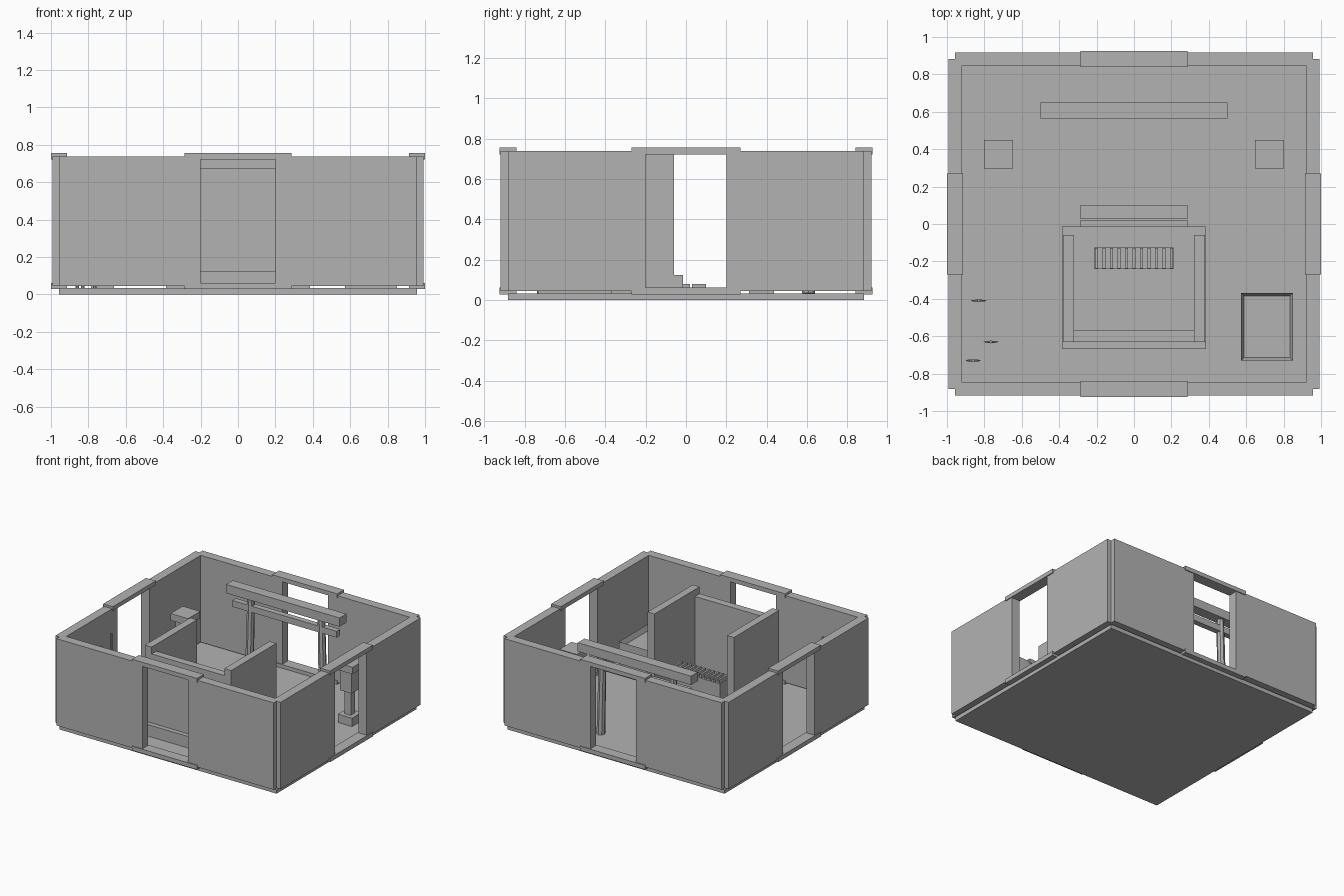
import bpy
import bmesh
import math
from mathutils import Matrix, Vector

old = bpy.data.objects.get("Cube")
if old:
    bpy.data.objects.remove(old, do_unlink=True)

# Single plain grey material
stone = bpy.data.materials.new("plain_grey")
stone.use_nodes = True
GREY = (0.45, 0.45, 0.45, 1)
stone.diffuse_color = GREY
stone.node_tree.nodes["Principled BSDF"].inputs["Base Color"].default_value = GREY


def finish(name, bm):
    mesh = bpy.data.meshes.new(name)
    bm.to_mesh(mesh)
    bm.free()
    mesh.materials.append(stone)
    obj = bpy.data.objects.new(name, mesh)
    bpy.context.collection.objects.link(obj)
    return obj


def add_box(bm, xs, ys, zs):
    lo, hi = Vector((xs[0], ys[0], zs[0])), Vector((xs[1], ys[1], zs[1]))
    mat = Matrix.Translation((lo + hi) / 2) @ Matrix.Diagonal((hi - lo).to_4d())
    return bmesh.ops.create_cube(bm, size=1, matrix=mat)["verts"]


def box(name, xs, ys, zs):
    bm = bmesh.new()
    add_box(bm, xs, ys, zs)
    return finish(name, bm)


def rod(name, bottom, top, r1, r2, sides):
    a, b = Vector(bottom), Vector(top)
    d = b - a
    mat = Matrix.Translation((a + b) / 2) @ d.to_track_quat("Z", "Y").to_matrix().to_4x4()
    bm = bmesh.new()
    bmesh.ops.create_cone(bm, cap_ends=True, segments=sides, radius1=r1,
                          radius2=r2, depth=d.length, matrix=mat)
    return finish(name, bm)


FLOOR = 0.033
HALF_X, HALF_Y = 0.957, 0.882

# Floor slab
box("floor_slab", (-HALF_X, HALF_X), (-HALF_Y, HALF_Y), (0, FLOOR))


# Each side: two wall panels and a door frame, built along x then turned
def wall_side(name, angle, length, dist, lintel_half):
    def part(label, along, half_depth, zs):
        obj = box(name + "_" + label, along, (-dist - half_depth, -dist + half_depth), zs)
        obj.data.transform(Matrix.Rotation(angle, 4, "Z"))

    for side, s in (("a", -1), ("b", 1)):
        part("wall_" + side, sorted((s * 0.247, s * length)), 0.036, (0.045, 0.737))
        part("door_post_" + side, sorted((s * 0.2, s * 0.247)), 0.036, (0.06, 0.722))
    part("door_lintel", (-lintel_half, lintel_half), 0.043, (0.722, 0.755))
    part("door_sill", (-lintel_half, lintel_half), 0.043, (0.028, 0.062))


for name, turn in (("front", 0), ("back", 2)):
    wall_side(name, turn * math.pi / 2, HALF_X, HALF_Y, 0.286)
for name, turn in (("left", 1), ("right", 3)):
    wall_side(name, turn * math.pi / 2, HALF_Y, HALF_X, 0.27)

# Shrine: platform, three walls open to the back, two steps
box("shrine_platform", (-0.386, 0.386), (-0.667, -0.014), (FLOOR, 0.125))
for side, s in (("left", 1), ("right", -1)):
    box("shrine_wall_" + side, sorted((s * 0.32, s * 0.38)), (-0.63, -0.06), (0.125, 0.73))
box("shrine_rear_wall", (-0.32, 0.32), (-0.63, -0.57), (0.125, 0.675))
box("upper_step", (-0.29, 0.29), (-0.014, 0.02), (FLOOR, 0.08))
box("lower_step", (-0.29, 0.29), (0.03, 0.1), (FLOOR, 0.08))

# Offering box with slatted top
box("offering_box", (-0.21, 0.21), (-0.24, -0.125), (0.125, 0.29))
bm = bmesh.new()
for i in range(11):
    x = -0.2 + i * 0.04
    add_box(bm, (x - 0.008, x + 0.008), (-0.238, -0.127), (0.29, 0.32))
finish("offering_box_slats", bm)

# Gate: two beams on slightly leaning round legs
box("gate_top_beam", (-0.5, 0.5), (0.565, 0.65), (0.655, 0.725))
box("gate_lower_beam", (-0.46, 0.46), (0.585, 0.63), (0.55, 0.6))
for side, s in (("left", 1), ("right", -1)):
    rod("gate_leg_" + side, (s * 0.325, 0.607, FLOOR), (s * 0.31, 0.607, 0.66), 0.032, 0.028, 8)

# Pair of lanterns, stacked from square blocks
LANTERN = (("base", 0.062, FLOOR, 0.1), ("post", 0.027, 0.1, 0.29),
           ("lamp", 0.052, 0.29, 0.46), ("roof", 0.077, 0.46, 0.515))
for side, s in (("left", 1), ("right", -1)):
    for label, h, z0, z1 in LANTERN:
        cx, cy = s * 0.725, 0.373
        box("lantern_" + label + "_" + side, (cx - h, cx + h), (cy - h, cy + h), (z0, z1))

# Water basin with a recessed top
bm = bmesh.new()
add_box(bm, (0.572, 0.85), (-0.73, -0.368), (FLOOR, 0.25))
bm.normal_update()
top = max(bm.faces, key=lambda f: f.calc_center_median().z)
bmesh.ops.inset_region(bm, faces=[top], thickness=0.024)
bmesh.ops.translate(bm, verts=top.verts, vec=(0, 0, -0.04))
finish("water_basin", bm)

# Slim bamboo stalks, each with narrow leaves
for i, (x, y) in enumerate(((-0.83, -0.41), (-0.765, -0.63), (-0.86, -0.73))):
    rod("bamboo_stalk_%d" % (i + 1), (x, y, FLOOR), (x, y, 0.62), 0.009, 0.008, 8)
    bm = bmesh.new()
    bmesh.ops.create_uvsphere(bm, u_segments=8, v_segments=6, radius=1,
                              matrix=Matrix.Translation((x, y, 0.45))
                              @ Matrix.Diagonal((0.042, 0.006, 0.012, 1)))
    finish("bamboo_leaf_%d" % (i + 1), bm)
